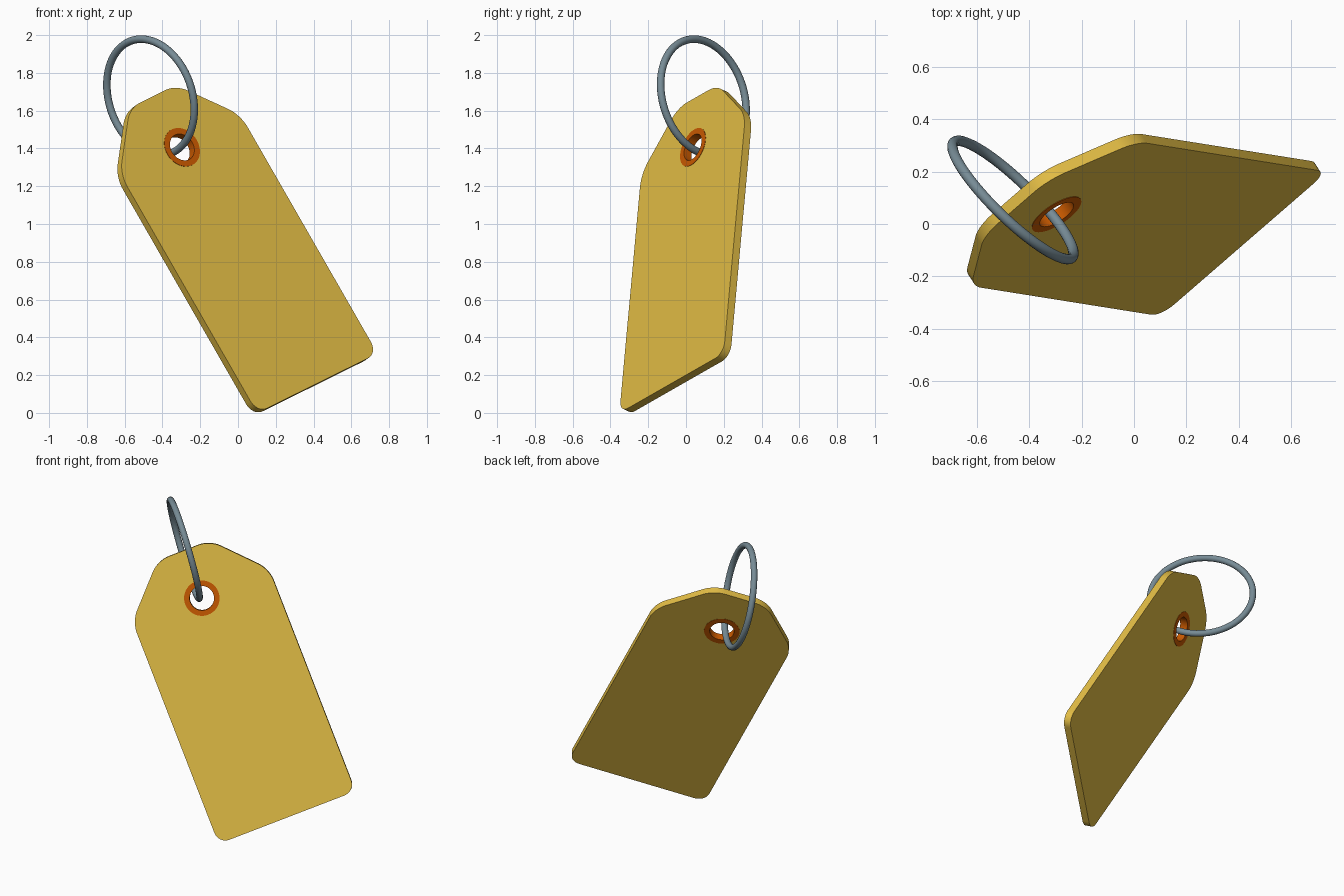
import bpy, bmesh, math
from mathutils import Vector, Matrix

if "Cube" in bpy.data.objects:
    bpy.data.objects.remove(bpy.data.objects["Cube"])


def material(name, rgb):
    m = bpy.data.materials.new(name)
    m.diffuse_color = (*rgb, 1)
    m.use_nodes = True
    m.node_tree.nodes["Principled BSDF"].inputs["Base Color"].default_value = m.diffuse_color
    return m


GOLD = material("mustard card", (0.76, 0.505, 0.059))
ORANGE = material("burnt orange", (0.58, 0.1, 0.0))
STEEL = material("blue grey steel", (0.185, 0.262, 0.305))


def frame(origin, across, up):
    """Matrix whose local x follows 'across', y follows 'up', z is the face normal."""
    u = Vector(across).normalized()
    n = u.cross(Vector(up)).normalized()
    v = n.cross(u)
    m = Matrix((u, v, n)).transposed().to_4x4()
    m.translation = origin
    return m


def add_object(name, mesh, mat, matrix):
    mesh.materials.clear()
    mesh.materials.append(mat)
    ob = bpy.data.objects.new(name, mesh)
    bpy.context.collection.objects.link(ob)
    ob.matrix_world = matrix
    bpy.ops.object.select_all(action='DESELECT')
    ob.select_set(True)
    bpy.context.view_layer.objects.active = ob
    bpy.ops.object.shade_smooth_by_angle(angle=math.radians(35))
    return ob


def lathe(name, profile, mat, matrix, steps):
    """Closed (radius, height) profile swept fully round local z."""
    bm = bmesh.new()
    rings = []
    for i in range(steps):
        a = 2 * math.pi * i / steps
        rings.append([bm.verts.new((r * math.cos(a), r * math.sin(a), z)) for r, z in profile])
    k = len(profile)
    for i in range(steps):
        p, q = rings[i], rings[(i + 1) % steps]
        for j in range(k):
            bm.faces.new((p[j], q[j], q[(j + 1) % k], p[(j + 1) % k]))
    bmesh.ops.recalc_face_normals(bm, faces=bm.faces)
    mesh = bpy.data.meshes.new(name)
    bm.to_mesh(mesh)
    bm.free()
    return add_object(name, mesh, mat, matrix)


def rounded(corners, cut, steps=8):
    """Round every corner of a polygon with a small curve."""
    out = []
    for i, c in enumerate(corners):
        c = Vector(c)
        a = c + (Vector(corners[i - 1]) - c).normalized() * cut
        b = c + (Vector(corners[(i + 1) % len(corners)]) - c).normalized() * cut
        for s in range(steps + 1):
            t = s / steps
            w = 0.8  # conic weight, close to a true arc
            k0, k1, k2 = (1 - t) ** 2, 2 * w * t * (1 - t), t * t
            out.append((a * k0 + c * k1 + b * k2) / (k0 + k1 + k2))
    return out


# tag frame: origin at the hole centre
HALF_T = 0.0225
tag_frame = frame((-0.308, 0.055, 1.398), (0.707, 0.613, 0.350), (-0.494, 0.081, 0.866))

# tag plate: chamfered outline with a round hole, extruded
right = [(0.45, -1.445), (0.45, 0.018), (0.172, 0.312)]
outline = rounded(right + [(-x, y) for x, y in reversed(right)], 0.075)
hole = [(0.09 * math.cos(math.tau * i / 48), 0.09 * math.sin(math.tau * i / 48)) for i in range(48)]
curve = bpy.data.curves.new("tag_outline", 'CURVE')
curve.dimensions = '2D'
curve.fill_mode = 'BOTH'
curve.extrude = HALF_T
for pts in (outline, hole):
    sp = curve.splines.new('POLY')
    sp.points.add(len(pts) - 1)
    for p, co in zip(sp.points, pts):
        p.co = (co[0], co[1], 0, 1)
    sp.use_cyclic_u = True
temp = bpy.data.objects.new("tag_outline", curve)
bpy.context.collection.objects.link(temp)
plate = bpy.data.meshes.new_from_object(temp.evaluated_get(bpy.context.evaluated_depsgraph_get()))
bpy.data.objects.remove(temp)
bm = bmesh.new()
bm.from_mesh(plate)
bmesh.ops.remove_doubles(bm, verts=bm.verts, dist=1e-5)
bmesh.ops.recalc_face_normals(bm, faces=bm.faces)
bm.to_mesh(plate)
bm.free()
add_object("tag_plate", plate, GOLD, tag_frame)

# eyelet lining the hole, just proud of both faces
e = HALF_T + 0.002
lathe("eyelet", [(0.075, -e), (0.109, -e), (0.109, e), (0.075, e)], ORANGE, tag_frame, 48)

# ring threaded through the eyelet
n = Vector((0.681, 0.698, 0.225)).normalized()
ring_frame = n.to_track_quat('Z', 'Y').to_matrix().to_4x4()
ring_frame.translation = (-0.463, 0.092, 1.671)
tube = [(0.316 + 0.02 * math.cos(math.tau * i / 14), 0.02 * math.sin(math.tau * i / 14)) for i in range(14)]
lathe("ring", tube, STEEL, ring_frame, 72)
